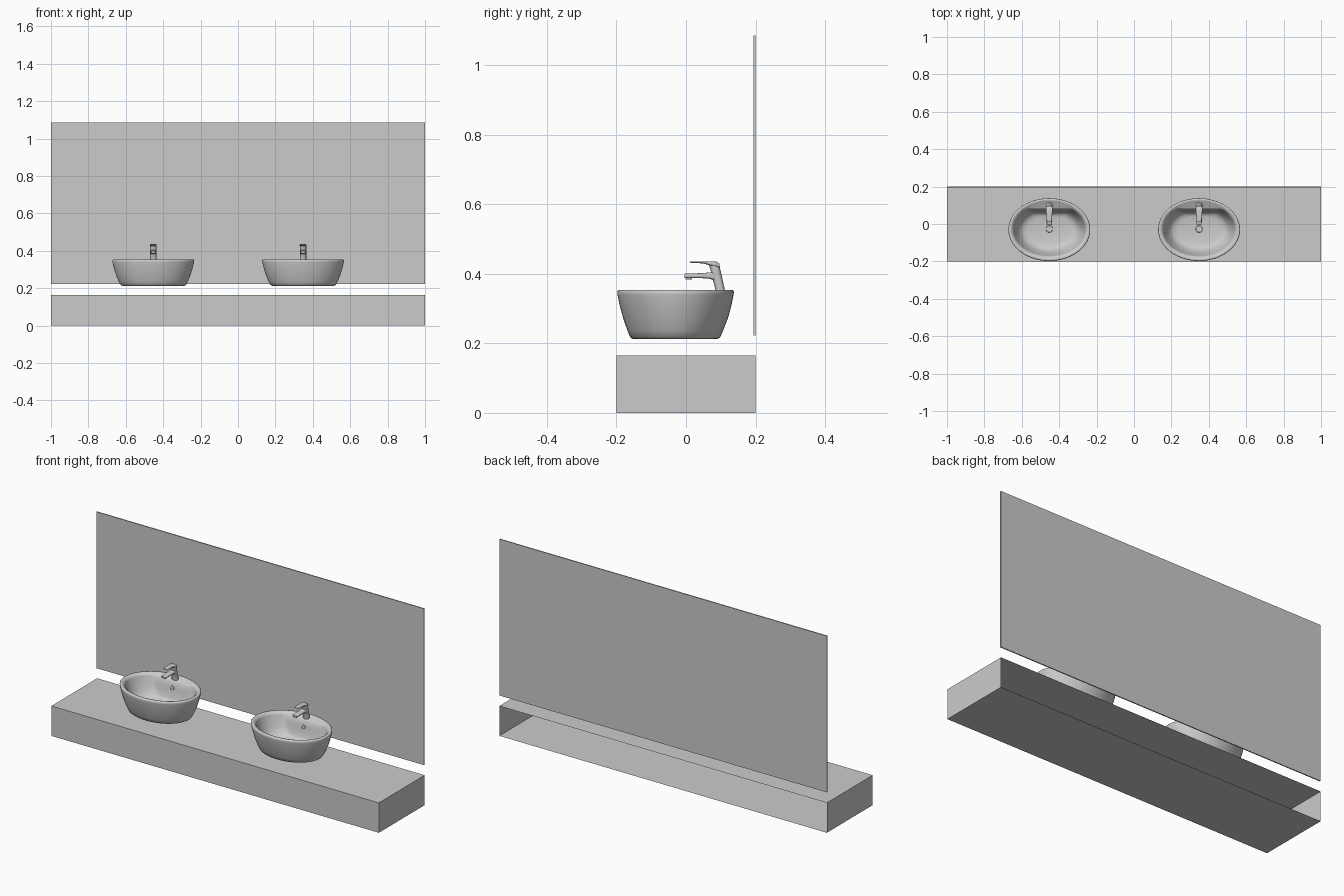
import bpy, bmesh, math
from mathutils import Matrix

if "Cube" in bpy.data.objects:
    bpy.data.objects.remove(bpy.data.objects["Cube"])

N = 64


def finish(name, bm, smooth=True, angle=40):
    bmesh.ops.recalc_face_normals(bm, faces=bm.faces[:])
    me = bpy.data.meshes.new(name)
    bm.to_mesh(me)
    bm.free()
    ob = bpy.data.objects.new(name, me)
    bpy.context.collection.objects.link(ob)
    if smooth:
        bpy.ops.object.select_all(action='DESELECT')
        ob.select_set(True)
        bpy.context.view_layer.objects.active = ob
        bpy.ops.object.shade_smooth_by_angle(angle=math.radians(angle))
    return ob


def loft(name, rings, cx, angle=40):
    """Skin a list of closed rings and cap both ends."""
    bm = bmesh.new()
    loops = [[bm.verts.new((x + cx, y, z)) for x, y, z in r] for r in rings]
    for a, b in zip(loops, loops[1:]):
        n = len(a)
        for i in range(n):
            j = (i + 1) % n
            bm.faces.new((a[i], a[j], b[j], b[i]))
    bm.faces.new(loops[0])
    bm.faces.new(loops[-1])
    return finish(name, bm, angle=angle)


def oval(n, ru, rv, power=1.0):
    """Ellipse points; power below 1 squares the corners."""
    pts = []
    for i in range(n):
        t = 2 * math.pi * i / n
        c, s = math.cos(t), math.sin(t)
        pts.append((ru * math.copysign(abs(c) ** power, c),
                    rv * math.copysign(abs(s) ** power, s)))
    return pts


def level(z, yc, rx, ry, clip=9, n=N, power=1.0):
    return [(u, min(yc + v, clip), z) for u, v in oval(n, rx, ry, power)]


def upright(y, zc, rx, rz):
    return [(u, y, zc + v) for u, v in oval(24, rx, rz, 0.6)]


def box(name, x, y, z, open_back=False):
    bm = bmesh.new()
    bmesh.ops.create_cube(bm, size=1)
    for v in bm.verts:
        v.co = [r[0] if c < 0 else r[1] for c, r in zip(v.co, (x, y, z))]
    bm.normal_update()
    if open_back:
        back = [f for f in bm.faces if f.normal.y > 0.9]
        bmesh.ops.delete(bm, geom=back, context='FACES_ONLY')
    return finish(name, bm, smooth=False)


def disc(name, cx, y, z, r, h, tilt=0):
    bm = bmesh.new()
    m = Matrix.Translation((cx, y, z)) @ Matrix.Rotation(tilt, 4, 'X')
    bmesh.ops.create_cone(bm, cap_ends=True, segments=32, radius1=r,
                          radius2=r * 0.9, depth=h, matrix=m)
    return finish(name, bm)


# Hollow counter, open at the wall side, and the mirror panel
box("counter", (-1, 1), (-0.2, 0.2), (0, 0.165), open_back=True)
box("mirror_panel", (-1, 1), (0.194, 0.2), (0.223, 1.086))


def washbasin(side, cx):
    # Basin: outer wall, rounded rim, tap deck, bowl
    loft(side + "_basin", [
        level(0.213, -0.031, 0.160, 0.119),
        level(0.2135, -0.031, 0.168, 0.124),
        level(0.217, -0.031, 0.174, 0.129),
        level(0.235, -0.031, 0.184, 0.137),
        level(0.270, -0.030, 0.199, 0.150),
        level(0.310, -0.030, 0.211, 0.161),
        level(0.340, -0.030, 0.218, 0.167),
        level(0.349, -0.030, 0.219, 0.168),
        level(0.353, -0.030, 0.216, 0.165),
        level(0.354, -0.030, 0.210, 0.159),
        level(0.352, -0.030, 0.203, 0.152),
        level(0.347, -0.030, 0.198, 0.147),
        level(0.345, -0.030, 0.195, 0.144, 0.086),
        level(0.339, -0.030, 0.193, 0.142, 0.080),
        level(0.310, -0.030, 0.183, 0.133, 0.074),
        level(0.280, -0.030, 0.170, 0.123, 0.068),
        level(0.255, -0.030, 0.156, 0.110, 0.061),
        level(0.242, -0.030, 0.140, 0.096, 0.054),
        level(0.237, -0.030, 0.115, 0.076, 0.042),
        level(0.234, -0.028, 0.020, 0.018),
    ], cx, 50)

    # Drain plug and overflow ring
    disc(side + "_drain", cx, -0.027, 0.236, 0.019, 0.006)
    bm = bmesh.new()
    outer, inner = oval(24, 0.012, 0.013), oval(24, 0.007, 0.008)
    rows = [[bm.verts.new((cx + u, y + 0.2 * v, 0.305 + v)) for u, v in pts]
            for pts, y in ((outer, 0.075), (outer, 0.069), (inner, 0.069), (inner, 0.075))]
    for a, b in zip(rows, rows[1:]):
        for i in range(24):
            j = (i + 1) % 24
            bm.faces.new((a[i], a[j], b[j], b[i]))
    finish(side + "_overflow_ring", bm)

    # Tap: leaning body, spout, aerator and lever
    loft(side + "_tap_body", [level(z, y, rx, ry, n=32, power=0.85) for z, y, rx, ry in (
        (0.342, 0.100, 0.018, 0.014),
        (0.360, 0.097, 0.017, 0.0135),
        (0.380, 0.092, 0.017, 0.014),
        (0.395, 0.088, 0.017, 0.015),
        (0.410, 0.085, 0.017, 0.014),
        (0.422, 0.082, 0.017, 0.015),
        (0.430, 0.079, 0.016, 0.015),
        (0.434, 0.076, 0.013, 0.012))], cx)
    loft(side + "_tap_spout", [upright(y, z, rx, rz) for y, z, rx, rz in (
        (-0.005, 0.394, 0.013, 0.005),
        (-0.002, 0.394, 0.014, 0.0065),
        (0.040, 0.395, 0.015, 0.007),
        (0.068, 0.395, 0.016, 0.009),
        (0.088, 0.393, 0.016, 0.014))], cx)
    disc(side + "_tap_aerator", cx, 0.008, 0.387, 0.009, 0.005)
    loft(side + "_tap_lever", [upright(y, z, rx, rz) for y, z, rx, rz in (
        (0.010, 0.434, 0.011, 0.0015),
        (0.014, 0.434, 0.013, 0.002),
        (0.050, 0.433, 0.016, 0.003),
        (0.070, 0.430, 0.018, 0.006),
        (0.088, 0.427, 0.018, 0.008),
        (0.097, 0.424, 0.014, 0.005))], cx)


washbasin("left", -0.453)
washbasin("right", 0.348)
